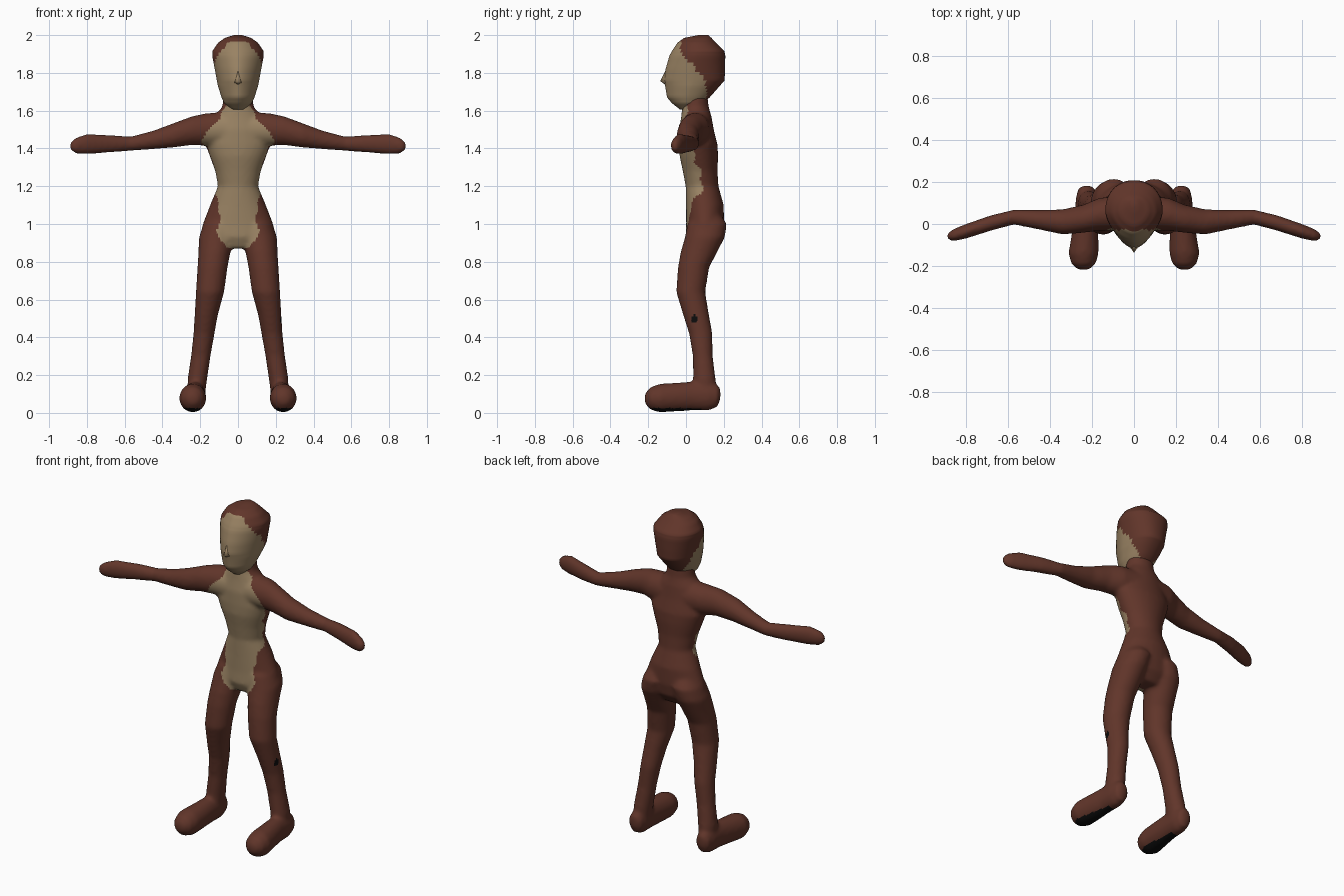
import bpy, bmesh, math
from mathutils import Vector

if "Cube" in bpy.data.objects:
    bpy.data.objects.remove(bpy.data.objects["Cube"])


def material(name, rgb):
    m = bpy.data.materials.new(name)
    m.diffuse_color = (*rgb, 1.0)
    m.use_nodes = True
    m.node_tree.nodes["Principled BSDF"].inputs["Base Color"].default_value = m.diffuse_color
    return m


BROWN = material("brown_fur", (0.120, 0.036, 0.023))
TAN = material("tan_skin", (0.32, 0.225, 0.125))
BLACK = material("black_sole", (0.004, 0.004, 0.004))


def lerp_table(table, t):
    """Linear lookup in (key, value) pairs with ascending keys."""
    if t <= table[0][0]:
        return table[0][1]
    for (a, va), (b, vb) in zip(table, table[1:]):
        if t <= b:
            return va + (vb - va) * (t - a) / (b - a)
    return table[-1][1]


def skin_rings(bm, rings):
    """Bridge rings of points into a closed tube."""
    loops = [[bm.verts.new(p) for p in ring] for ring in rings]
    n = len(loops[0])
    for a, b in zip(loops, loops[1:]):
        for i in range(n):
            j = (i + 1) % n
            bm.faces.new((a[i], a[j], b[j], b[i]))
    bm.faces.new(loops[0])
    bm.faces.new(loops[-1])


def loft(bm, axis, rows, side=1, seg=20):
    """Elliptic tube along an axis; rows = (position, centre u, centre v, radius u, radius v)."""
    rings = []
    for pos, cu, cv, ru, rv in rows:
        ring = []
        for i in range(seg):
            a = 2 * math.pi * i / seg
            p = [cu + ru * math.cos(a), cv + rv * math.sin(a)]
            p.insert(axis, pos)
            p[0] *= side
            ring.append(p)
        rings.append(ring)
    skin_rings(bm, rings)


def make_object(name, bm):
    bmesh.ops.recalc_face_normals(bm, faces=bm.faces[:])
    me = bpy.data.meshes.new(name)
    bm.to_mesh(me)
    bm.free()
    ob = bpy.data.objects.new(name, me)
    bpy.context.collection.objects.link(ob)
    return ob


def paint(ob, rule):
    for m in (BROWN, TAN, BLACK):
        ob.data.materials.append(m)
    for p in ob.data.polygons:
        p.material_index = rule(p.center, p.normal)
    ob.data.shade_smooth()


# ---- body: torso, arms, legs and feet fused into one skin ----
TORSO = [(0.87, 0, .085, .11, .06), (0.93, 0, .093, .195, .095), (1.0, 0, .101, .187, .10),
         (1.1, 0, .10, .148, .10), (1.2, 0, .085, .106, .087), (1.28, 0, .075, .121, .092),
         (1.36, 0, .068, .15, .102), (1.42, 0, .065, .172, .102), (1.5, 0, .055, .16, .092),
         (1.57, 0, .055, .125, .08), (1.62, 0, .05, .083, .07), (1.70, 0, .05, .075, .062)]
ARM = [(.05, .055, 1.50, .085, .095), (.17, .045, 1.50, .078, .086), (.24, .025, 1.495, .067, .077),
       (.34, .01, 1.47, .06, .065), (.45, .02, 1.445, .047, .049), (.57, .033, 1.425, .036, .038),
       (.68, .005, 1.425, .037, .047), (.80, -.035, 1.423, .035, .054), (.86, -.053, 1.415, .029, .042),
       (.89, -.06, 1.412, .012, .02)]
LEG = [(1.04, .085, .115, .07, .075), (1.0, .095, .112, .088, .105), (.93, .115, .10, .092, .106),
       (.85, .125, .068, .085, .097), (.77, .135, .04, .08, .083), (.64, .148, .025, .075, .077),
       (.52, .168, .053, .062, .069), (.42, .18, .078, .056, .062), (.30, .197, .089, .052, .053),
       (.18, .215, .097, .052, .06), (.08, .222, .10, .046, .06)]
FOOT = [(.182, .225, .10, .02, .03), (.165, .225, .09, .042, .06), (.12, .225, .09, .052, .078),
        (.04, .227, .09, .055, .077), (-.05, .233, .084, .064, .076), (-.14, .24, .078, .072, .076),
        (-.19, .24, .077, .058, .059), (-.218, .24, .075, .025, .025)]

bm = bmesh.new()
loft(bm, 2, TORSO, seg=32)
for side in (1, -1):
    loft(bm, 0, ARM, side)
    loft(bm, 2, LEG, side)
    loft(bm, 1, FOOT, side)
body = make_object("body", bm)
fuse = body.modifiers.new("fuse", 'REMESH')
fuse.mode = 'VOXEL'
fuse.voxel_size = 0.011
soften = body.modifiers.new("soften", 'SMOOTH')
soften.factor = 0.5
soften.iterations = 6
graph = bpy.context.evaluated_depsgraph_get()
fused = bpy.data.meshes.new_from_object(body.evaluated_get(graph))
body.modifiers.clear()
body.data = fused

# light belly patch: half width and rear limit by height
PATCH_W = [(.865, .0), (.875, .05), (.91, .095), (.95, .108), (1.05, .095), (1.12, .11), (1.2, .13),
           (1.3, .125), (1.38, .16), (1.44, .20), (1.5, .15), (1.56, .10), (1.62, .065), (1.7, .06)]
PATCH_Y = [(.87, .05), (1.05, .02), (1.1, .06), (1.2, .09), (1.3, .07), (1.4, .03), (1.5, .03), (1.7, .03)]


def body_rule(c, n):
    if c.z < .025 and n.z < -.6 and c.y < .08:
        return 2
    if (c - Vector((.225, .045, .5))).length < .02:
        return 2
    wobble = .006 * math.sin(c.z * 60)
    if c.z > .865 and abs(c.x) < lerp_table(PATCH_W, c.z) + wobble and c.y < lerp_table(PATCH_Y, c.z) + wobble:
        return 1
    return 0


paint(body, body_rule)

# ---- head: egg with a keeled face, rows = (z, half width, front y, back y) ----
HEAD = [(1.605, .03, -.03, .02), (1.64, .073, -.075, .09), (1.67, .087, -.10, .125),
        (1.73, .106, -.11, .178), (1.76, .112, -.116, .204), (1.82, .123, -.108, .207),
        (1.89, .136, -.088, .208), (1.915, .136, -.075, .203), (1.96, .105, -.045, .158),
        (1.985, .07, -.01, .135), (2.0, .022, .065, .118)]
STEPS, SEG = 4, 48
rows = []
for a, b in zip(HEAD, HEAD[1:]):
    rows += [[u + (v - u) * k / STEPS for u, v in zip(a, b)] for k in range(STEPS)]
rows.append(HEAD[-1])
rings = []
for z, rx, yf, yb in rows:
    mid, half = (yf + yb) / 2, (yb - yf) / 2
    ring = []
    for i in range(SEG):
        a = 2 * math.pi * i / SEG
        ca, sa = math.cos(a), math.sin(a)
        e = 2 / (1.7 if sa < 0 else 2.2)
        ring.append((rx * math.copysign(abs(ca) ** e, ca), mid + half * math.copysign(abs(sa) ** e, sa), z))
    rings.append(ring)
bm = bmesh.new()
skin_rings(bm, rings)
head = make_object("head", bm)
FACE_Y = [(1.60, .10), (1.66, .11), (1.76, .10), (1.85, .03), (1.89, -.015), (1.92, -.03), (1.965, -.025), (1.97, -.2)]
paint(head, lambda c, n: 1 if c.y < lerp_table(FACE_Y, c.z) else 0)

# ---- nose: small wedge ----
bm = bmesh.new()
tip, top, low, left, right = [bm.verts.new(p) for p in (
    (0, -.137, 1.757), (0, -.103, 1.825), (0, -.10, 1.73), (-.03, -.095, 1.745), (.03, -.095, 1.745))]
for tri in ((tip, top, left), (tip, right, top), (tip, left, low), (tip, low, right),
            (top, low, left), (top, right, low)):
    bm.faces.new(tri)
nose = make_object("nose", bm)
paint(nose, lambda c, n: 1)
